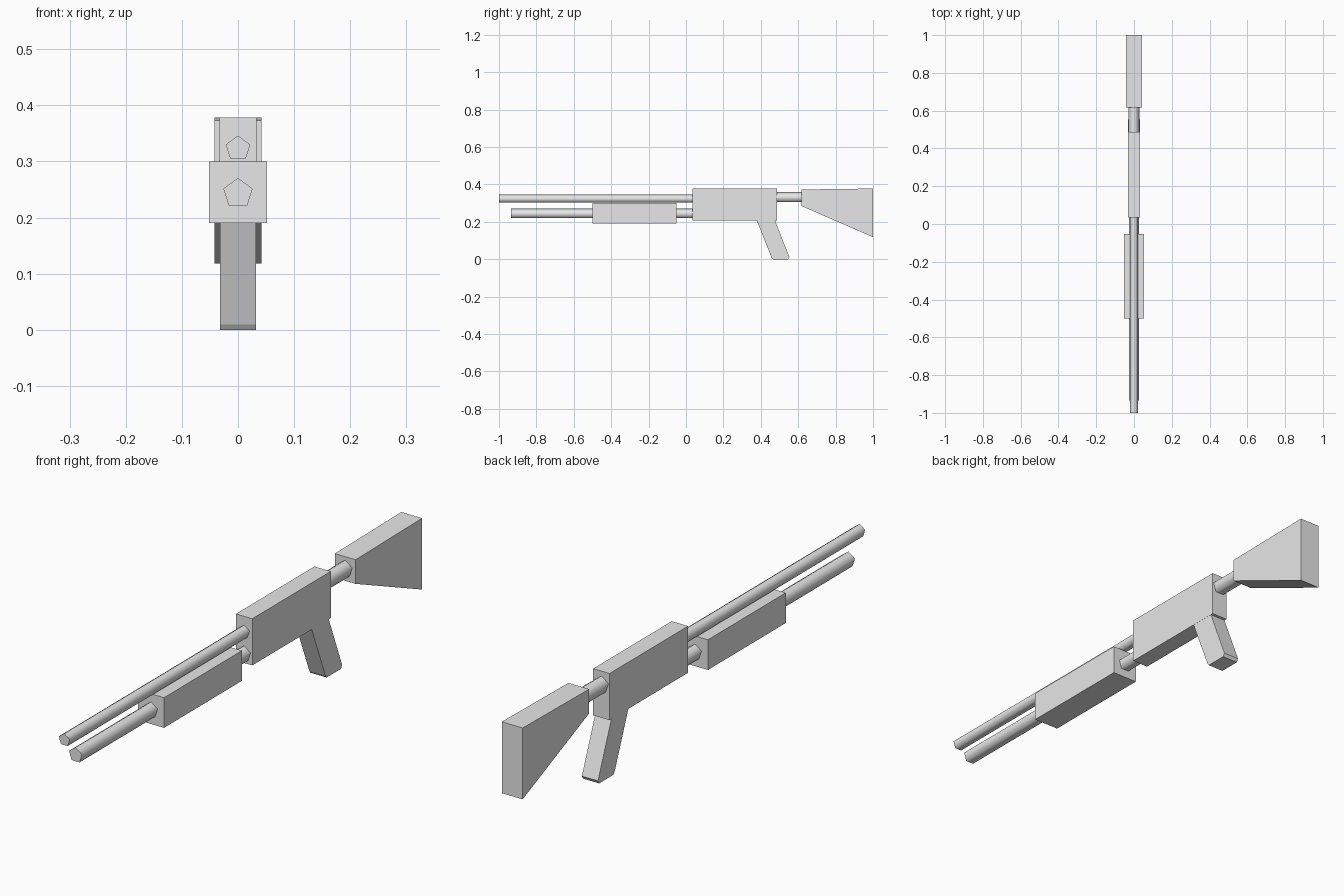
import bpy, bmesh, math

cube = bpy.data.objects.get("Cube")
if cube:
    bpy.data.objects.remove(cube, do_unlink=True)

# Single plain grey
GREY = (0.8, 0.8, 0.8, 1)
grey = bpy.data.materials.new("light_grey")
grey.use_nodes = True
grey.diffuse_color = GREY
grey.node_tree.nodes["Principled BSDF"].inputs["Base Color"].default_value = GREY


def finish(name, bm):
    bmesh.ops.recalc_face_normals(bm, faces=bm.faces)
    mesh = bpy.data.meshes.new(name)
    bm.to_mesh(mesh)
    bm.free()
    mesh.materials.append(grey)
    obj = bpy.data.objects.new(name, mesh)
    bpy.context.collection.objects.link(obj)
    return obj


def slab(name, half_width, profile):
    """Extrude a (y, z) side profile across x."""
    bm = bmesh.new()
    face = bm.faces.new([bm.verts.new((-half_width, y, z)) for y, z in profile])
    out = bmesh.ops.extrude_face_region(bm, geom=[face])
    moved = [v for v in out["geom"] if isinstance(v, bmesh.types.BMVert)]
    bmesh.ops.translate(bm, verts=moved, vec=(2 * half_width, 0, 0))
    return finish(name, bm)


def block(name, half_width, y0, y1, z0, z1):
    return slab(name, half_width, [(y0, z0), (y1, z0), (y1, z1), (y0, z1)])


def tube(name, radius, y0, y1, z):
    """Five-sided rod along y with one corner up and smooth sides."""
    angles = [math.radians(90 + 72 * i) for i in range(5)]
    bm = bmesh.new()
    face = bm.faces.new([bm.verts.new((radius * math.cos(a), y0, z + radius * math.sin(a)))
                         for a in angles])
    out = bmesh.ops.extrude_face_region(bm, geom=[face])
    moved = [v for v in out["geom"] if isinstance(v, bmesh.types.BMVert)]
    bmesh.ops.translate(bm, verts=moved, vec=(0, y1 - y0, 0))
    obj = finish(name, bm)
    bpy.ops.object.select_all(action="DESELECT")
    obj.select_set(True)
    bpy.context.view_layer.objects.active = obj
    bpy.ops.object.shade_smooth_by_angle(angle=math.radians(80))
    return obj


# Rods
tube("barrel", 0.023, -1.0, 0.05, 0.323)
tube("magazine_tube", 0.0275, -0.935, 0.05, 0.243)
tube("stock_connector", 0.03, 0.47, 0.63, 0.33)

# Body and sliding grip
block("receiver", 0.033, 0.035, 0.487, 0.208, 0.378)
block("fore_end", 0.052, -0.5, -0.052, 0.19, 0.30)

# Slanted handle with clipped lower corners
slab("pistol_grip", 0.0325, [(0.375, 0.215), (0.473, 0.215), (0.553, 0.012),
                             (0.546, 0.0), (0.464, 0.0), (0.457, 0.009)])

# Wedge-shaped shoulder stock
slab("stock", 0.042, [(0.617, 0.285), (1.0, 0.118), (1.0, 0.378), (0.617, 0.373)])
